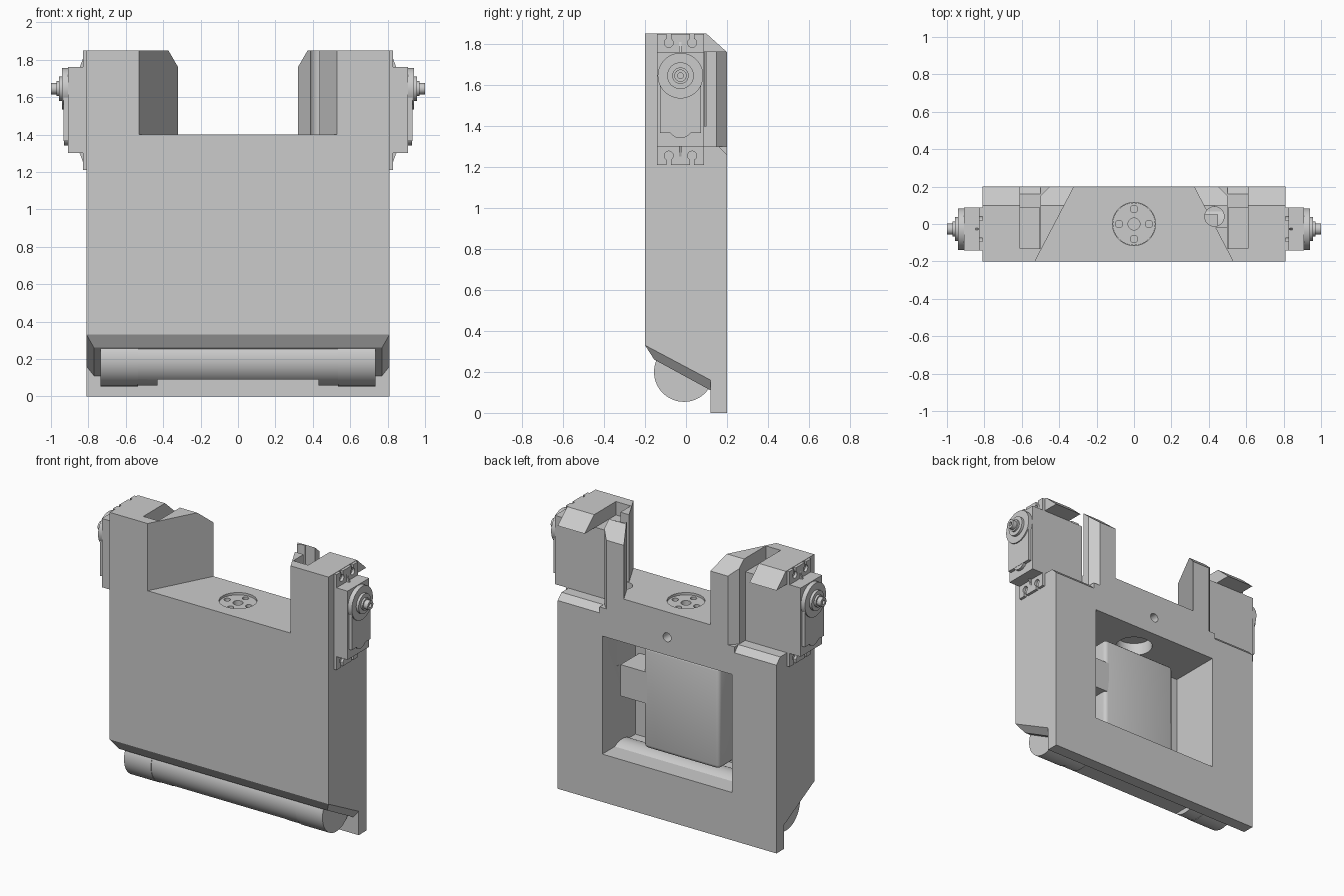
import bpy, bmesh
from math import radians
from mathutils import Matrix, Vector

if "Cube" in bpy.data.objects:
    bpy.data.objects.remove(bpy.data.objects["Cube"])

grey = bpy.data.materials.new("plain grey")
grey.use_nodes = True
grey.diffuse_color = (0.6, 0.6, 0.6, 1)
grey.node_tree.nodes["Principled BSDF"].inputs["Base Color"].default_value = (0.6, 0.6, 0.6, 1)


def finish(bm, name):
    bmesh.ops.recalc_face_normals(bm, faces=bm.faces)
    mesh = bpy.data.meshes.new(name)
    bm.to_mesh(mesh)
    bm.free()
    mesh.materials.append(grey)
    ob = bpy.data.objects.new(name, mesh)
    bpy.context.collection.objects.link(ob)
    return ob


def loft(name, loop_a, loop_b):
    bm = bmesh.new()
    a = [bm.verts.new(p) for p in loop_a]
    b = [bm.verts.new(p) for p in loop_b]
    bm.faces.new(a)
    bm.faces.new(b)
    for i in range(len(a)):
        j = (i + 1) % len(a)
        bm.faces.new((a[i], a[j], b[j], b[i]))
    return finish(bm, name)


def prism_x(name, yz, x0, x1):
    return loft(name, [(x0, y, z) for y, z in yz], [(x1, y, z) for y, z in yz])


def prism_z(name, xy, z0, z1):
    return loft(name, [(x, y, z0) for x, y in xy], [(x, y, z1) for x, y in xy])


def box(name, x0, x1, y0, y1, z0, z1):
    return prism_z(name, [(x0, y0), (x1, y0), (x1, y1), (x0, y1)], z0, z1)


def cyl(name, center, radius, length, axis, sides=48):
    bm = bmesh.new()
    turn = Vector((0, 0, 1)).rotation_difference(Vector(axis)).to_matrix().to_4x4()
    bmesh.ops.create_cone(bm, cap_ends=True, segments=sides, radius1=radius, radius2=radius,
                          depth=length, matrix=Matrix.Translation(center) @ turn)
    return finish(bm, name)


def activate(ob):
    bpy.ops.object.select_all(action="DESELECT")
    ob.select_set(True)
    bpy.context.view_layer.objects.active = ob


def cut(ob, *cutters):
    activate(ob)
    for c in cutters:
        mod = ob.modifiers.new("cut", "BOOLEAN")
        mod.operation, mod.solver, mod.object = "DIFFERENCE", "EXACT", c
        bpy.ops.object.modifier_apply(modifier=mod.name)
        bpy.data.objects.remove(c)


def smooth(ob):
    activate(ob)
    bpy.ops.object.shade_smooth_by_angle(angle=radians(30))


X, Y, Z = (1, 0, 0), (0, 1, 0), (0, 0, 1)

# Housing: side profile with sloped underside, rear foot and chamfered top
housing = prism_x("housing", [(-.2, .33), (.12, .16), (.12, 0), (.2, 0), (.2, 1.76),
                              (.1, 1.85), (-.2, 1.85)], -.81, .81)
# Flared notch between the towers, rear window, hub bore and screw hole
cut(housing,
    prism_z("notch", [(-.556, -.25), (.556, -.25), (.294, .25), (-.294, .25)], 1.4, 2),
    box("window", -.48, .48, -.15, .3, .32, 1.11),
    cyl("hub_bore", (0, 0, 1.2), .115, .5, Z),
    cyl("screw_hole", (0, .15, 1.23), .03, .2, Y, 24))
# Motor pockets in both towers
for s in (-1, 1):
    cut(housing,
        prism_x("recess", [(.07, 1.3), (.16, 1.3), (.24, 1.22), (.3, 1.22), (.3, 1.76), (.07, 1.76)],
                s * .5, s * .9),
        box("slot", s * .5, s * .61, -.13, .3, 1.3, 2),
        prism_z("slot_bevel", [(s * .52, .13), (s * .42, .23), (s * .52, .23)], 1.3, 2))
# Cable channel on one side only
cut(housing,
    cyl("cable_hole", (.43, .04, 1.4), .052, 1.1, Z),
    box("cable_channel", .43, .55, -.02, .1, 1.4, 2))
smooth(housing)

# Bevelled rim under the sloped bottom
loft("bottom_rim",
     [(-.81, -.2, .33), (.81, -.2, .33), (.81, .12, .16), (-.81, .12, .16)],
     [(-.77, -.155, .26), (.77, -.155, .26), (.77, .12, .11), (-.77, .12, .11)])

# Roller with its middle flattened underneath
roller = cyl("roller", (0, -.01, .2), .143, 1.46, X, 64)
cut(roller, prism_z("flat", [(-.43, -.3), (.43, -.3), (.43, .3), (-.43, .3)], 0, .09))
smooth(roller)
for s in (-1, 1):
    smooth(cyl("roller_end", (s * .635, -.01, .2), .146, .2, X, 64))

# Inner block with rounded vertical edges and a side tab
block = box("inner_block", -.28, .28, -.16, .05, .36, 1.04)
mod = block.modifiers.new("round", "BEVEL")
mod.width, mod.segments = .025, 3
activate(block)
bpy.ops.object.modifier_apply(modifier=mod.name)
smooth(block)
box("block_tab", .25, .45, -.16, .05, .66, .87)

# Turning hub with four holes round a centre hole
hub = cyl("hub", (0, 0, 1.29), .114, .19, Z)
for x, y, r in ((0, 0, .032), (.08, 0, .02), (-.08, 0, .02), (0, .08, .02), (0, -.08, .02)):
    cut(hub, cyl("hub_hole", (x, y, 1.38), r, .1, Z, 24))
smooth(hub)

# Side motors
YC, ZC, ZS = -.027, 1.53, 1.645
for s in (-1, 1):
    side = "left" if s > 0 else "right"
    box(side + "_motor_body", s * .502, s * .91, YC - .114, YC + .114, 1.3, 1.76)
    flange = box(side + "_motor_flange", s * .8, s * .828, YC - .114, YC + .114, 1.21, 1.848)
    for v in (-1, 1):
        for h in (-1, 1):
            y, z = YC + h * .057, ZC + v * .275
            cut(flange, cyl("bolt_hole", (s * .82, y, z), .022, .1, X, 20),
                box("bolt_slot", s * .79, s * .86, y - .01, y + .01, z, z + v * .08))
        # Thin gusset beside the body
        loft(side + "_gusset",
             [(s * .82, YC - .006, ZC + v * .22), (s * .85, YC - .006, ZC + v * .22),
              (s * .82, YC - .006, ZC + v * .3)],
             [(s * .82, YC + .006, ZC + v * .22), (s * .85, YC + .006, ZC + v * .22),
              (s * .82, YC + .006, ZC + v * .3)])
    # Gear cover, label plate, boss and output shaft
    smooth(cyl(side + "_gear_cover", (s * .92, YC, ZS), .111, .04, X))
    box(side + "_cover_plate", s * .9, s * .932, YC - .1, YC + .1, 1.365, 1.62)
    smooth(cyl(side + "_cover_lobe", (s * .915, YC, 1.4), .06, .03, X))
    smooth(cyl(side + "_boss", (s * .94, YC, ZS), .065, .035, X))
    smooth(cyl(side + "_shaft_collar", (s * .96, YC, ZS), .04, .02, X, 32))
    shaft = cyl(side + "_shaft", (s * .965, YC, ZS), .03, .07, X, 24)
    cut(shaft, cyl("shaft_bore", (s * 1, YC, ZS), .014, .05, X, 16))
    smooth(shaft)
    # Rear grommet of the motor
    smooth(cyl(side + "_grommet", (s * .555, YC, 1.76), .025, .012, Z, 24))
